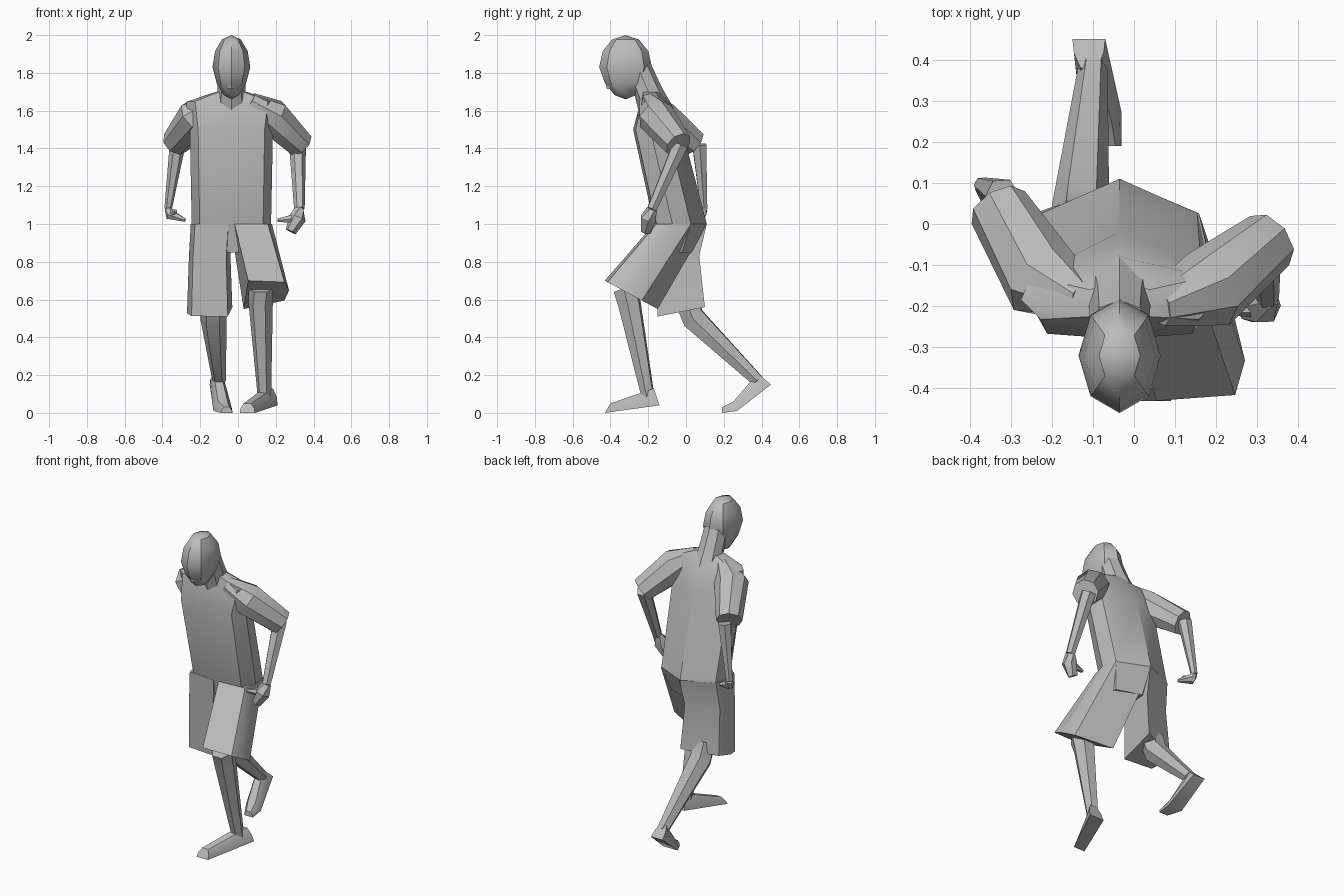
import bpy, bmesh, math
from mathutils import Vector

old = bpy.data.objects.get("Cube")
if old:
    bpy.data.objects.remove(old)

grey = bpy.data.materials.new("plain grey")
grey.use_nodes = True
colour = (0.5, 0.5, 0.5, 1)
grey.diffuse_color = colour
grey.node_tree.nodes["Principled BSDF"].inputs["Base Color"].default_value = colour


def polygon(sides, turn):
    """Regular cross-section of unit radius, turned by a fraction of a side."""
    angles = [math.tau * (i + turn) / sides for i in range(sides)]
    return [(math.sin(a), -math.cos(a)) for a in angles]


def mirrored(section):
    return [(-u, v) for u, v in reversed(section)]


def symmetric(half):
    """Cross-section mirrored across its middle."""
    return half + mirrored([point for point in half if point[0]])


EIGHT_SIDED = polygon(8, 0)
SIX_SIDED = polygon(6, 0.5)
SHIRT = symmetric([(0, -1), (0.8, -0.9), (1, -0.3), (0.9, 0.4), (0, 1)])
LEFT_SHORTS = [(-0.8, -1), (0.8, -0.9), (1, -0.3), (0.8, 0.4), (-1, 1)]
RIGHT_SHORTS = mirrored(LEFT_SHORTS)
FOOT = symmetric([(1, -1), (0.9, 0), (0.5, 1)])


def finish(name, bm):
    """Turn a bmesh into a shaded grey object."""
    bmesh.ops.recalc_face_normals(bm, faces=bm.faces)
    mesh = bpy.data.meshes.new(name)
    bm.to_mesh(mesh)
    bm.free()
    mesh.materials.append(grey)
    obj = bpy.data.objects.new(name, mesh)
    bpy.context.collection.objects.link(obj)
    bpy.ops.object.select_all(action="DESELECT")
    obj.select_set(True)
    bpy.context.view_layer.objects.active = obj
    bpy.ops.object.shade_smooth_by_angle(angle=math.radians(35))


def loft(name, rings):
    """Skin a stack of rings into a closed object."""
    bm = bmesh.new()
    loops = [[bm.verts.new(point) for point in ring] for ring in rings]
    count = len(loops[0])
    for low, high in zip(loops, loops[1:]):
        for i in range(count):
            j = (i + 1) % count
            bm.faces.new((low[i], low[j], high[j], high[i]))
    bm.faces.new(loops[0])
    bm.faces.new(loops[-1])
    finish(name, bm)


def slices(name, section, specs):
    """Each slice: centre x, half width, front (y, z), back (y, z)."""
    rings = []
    for x, half, front, back in specs:
        start, end = Vector((x, *front)), Vector((x, *back))
        middle, reach = (start + end) / 2, (end - start) / 2
        side = Vector((half, 0, 0))
        rings.append([middle + reach * v + side * u for u, v in section])
    loft(name, rings)


def tube(name, section, path, radii):
    """Rings of the given radii, square to a path through the joints."""
    points = [Vector(point) for point in path]
    rings = []
    for i, (point, radius) in enumerate(zip(points, radii)):
        before, after = points[max(i - 1, 0)], points[min(i + 1, len(points) - 1)]
        facing = (after - before).to_track_quat("Z", "Y")
        rings.append([point + facing @ Vector((u, v, 0)) * radius for u, v in section])
    loft(name, rings)


def ball(name, centre, size, taper):
    """Eight-sided ball narrowing downwards, with a flat front face."""
    bm = bmesh.new()
    bmesh.ops.create_uvsphere(bm, u_segments=8, v_segments=6, radius=1)
    for vert in bm.verts:
        narrow = 1 + taper * min(vert.co.z, 0)
        shape = Vector((size[0] * narrow, size[1] * narrow, size[2]))
        vert.co = Vector(centre) + vert.co * shape
    finish(name, bm)


MIDDLE = -0.035

# Head, nose and neck
ball("head", centre=(MIDDLE, -0.32, 1.83), size=(0.1, 0.14, 0.17), taper=0.2)
tube("nose", polygon(4, 0), [(MIDDLE, -0.43, 1.8), (MIDDLE, -0.4, 1.72)], (0.01, 0.02))
neck_path = [(MIDDLE, -0.16, 1.6), (MIDDLE, -0.2, 1.7), (MIDDLE, -0.25, 1.82)]
tube("neck", EIGHT_SIDED, neck_path, (0.09, 0.075, 0.07))

# Shirt, leaning forward
slices("shirt", SHIRT, [
    (MIDDLE, 0.17, (-0.14, 0.85), (0.03, 0.85)),
    (MIDDLE, 0.21, (-0.17, 1), (0.11, 1)),
    (MIDDLE, 0.22, (-0.28, 1.5), (-0.02, 1.5)),
    (MIDDLE, 0.24, (-0.24, 1.65), (-0.08, 1.64)),
    (MIDDLE, 0.08, (-0.23, 1.7), (-0.13, 1.7)),
])

# Shorts, one leg striding forward
hip_front, hip_back = (-0.17, 1), (0.11, 1)
slices("left_shorts_leg", LEFT_SHORTS, [
    (0.07, 0.11, hip_front, hip_back),
    (0.15, 0.12, (-0.43, 0.7), (-0.15, 0.55)),
])
slices("right_shorts_leg", RIGHT_SHORTS, [
    (-0.14, 0.11, hip_front, hip_back),
    (-0.15, 0.11, (-0.16, 0.82), (0.07, 0.83)),
    (-0.15, 0.12, (-0.15, 0.51), (0.1, 0.56)),
])

# Shins
left_shin_path = [(0.12, -0.33, 0.66), (0.12, -0.3, 0.58), (0.14, -0.2, 0.08)]
tube("left_shin", SIX_SIDED, left_shin_path, (0.065, 0.065, 0.036))
right_shin_path = [(-0.13, 0, 0.6), (-0.13, 0.04, 0.5), (-0.1, 0.38, 0.17)]
tube("right_shin", SIX_SIDED, right_shin_path, (0.07, 0.07, 0.036))

# Feet, the rear one pushing off its toes
slices("left_foot", FOOT, [
    (0.16, 0.05, (-0.14, 0.04), (-0.17, 0.13)),
    (0.05, 0.04, (-0.43, 0), (-0.4, 0.05)),
])
slices("right_foot", FOOT, [
    (-0.11, 0.04, (0.45, 0.15), (0.38, 0.21)),
    (-0.08, 0.05, (0.27, 0.01), (0.25, 0.06)),
    (-0.06, 0.03, (0.19, 0), (0.19, 0.03)),
])

# Sleeves
sleeve_radii = (0.05, 0.1, 0.076)
left_sleeve_path = [(0.06, -0.2, 1.65), (0.18, -0.16, 1.57), (0.33, -0.04, 1.42)]
tube("left_sleeve", EIGHT_SIDED, left_sleeve_path, sleeve_radii)
right_sleeve_path = [(-0.12, -0.18, 1.65), (-0.22, -0.14, 1.57), (-0.33, 0.04, 1.43)]
tube("right_sleeve", EIGHT_SIDED, right_sleeve_path, sleeve_radii)

# Forearms
left_wrist, right_wrist = (0.325, -0.18, 1.08), (-0.37, 0.095, 1.08)
tube("left_forearm", SIX_SIDED, [(0.315, -0.03, 1.42), left_wrist], (0.045, 0.028))
tube("right_forearm", SIX_SIDED, [(-0.32, 0.07, 1.42), right_wrist], (0.042, 0.02))

# Hands with thumbs
left_palm, right_palm = (0.315, -0.2, 1.03), (-0.36, 0.08, 1.05)
tube("left_hand", SIX_SIDED, [left_wrist, left_palm, (0.28, -0.21, 0.96)], (0.028, 0.045, 0.03))
tube("right_hand", SIX_SIDED, [right_wrist, right_palm, (-0.28, 0.06, 1.02)], (0.02, 0.03, 0.01))
tube("left_thumb", SIX_SIDED, [left_palm, (0.21, -0.21, 1.02)], (0.03, 0.01))
tube("right_thumb", SIX_SIDED, [right_palm, (-0.33, 0.04, 1.07)], (0.02, 0.01))
